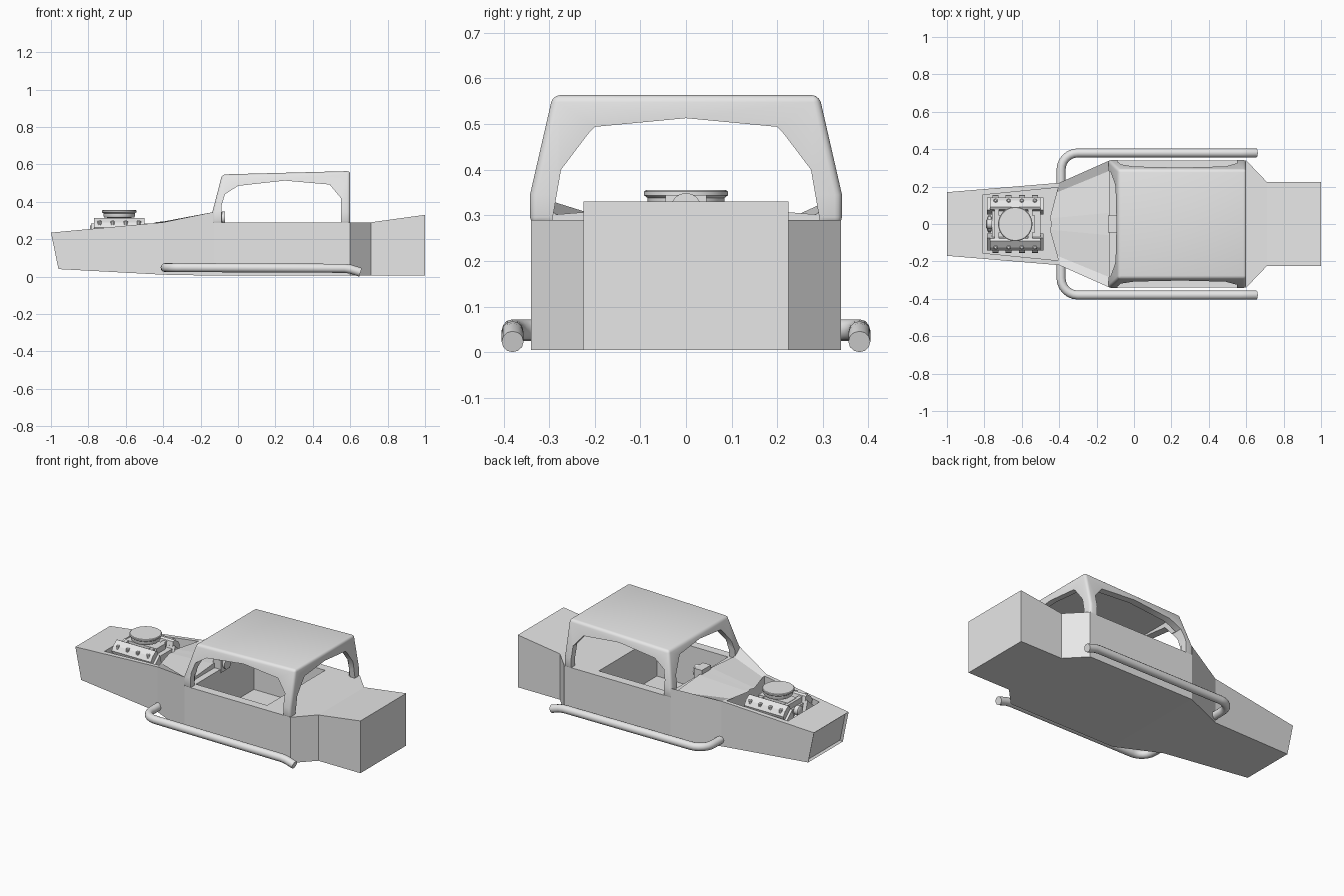
import bpy, bmesh, math
from mathutils import Vector

if "Cube" in bpy.data.objects:
    bpy.data.objects.remove(bpy.data.objects["Cube"])

grey = bpy.data.materials.new("plain grey")
grey.use_nodes = True
grey.diffuse_color = (0.8, 0.8, 0.8, 1)
grey.node_tree.nodes["Principled BSDF"].inputs["Base Color"].default_value = (0.8, 0.8, 0.8, 1)


def finish(name, bm):
    bmesh.ops.recalc_face_normals(bm, faces=bm.faces)
    mesh = bpy.data.meshes.new(name)
    bm.to_mesh(mesh)
    bm.free()
    mesh.materials.append(grey)
    ob = bpy.data.objects.new(name, mesh)
    bpy.context.collection.objects.link(ob)
    return ob


def activate(ob):
    bpy.ops.object.select_all(action='DESELECT')
    ob.select_set(True)
    bpy.context.view_layer.objects.active = ob


def smooth(ob, angle=35):
    activate(ob)
    bpy.ops.object.shade_smooth_by_angle(angle=math.radians(angle))


def loft(name, rings):
    """Closed solid through rings of equal point count."""
    bm = bmesh.new()
    rows = [[bm.verts.new(p) for p in ring] for ring in rings]
    n = len(rows[0])
    for a, b in zip(rows, rows[1:]):
        for i in range(n):
            j = (i + 1) % n
            bm.faces.new((a[i], a[j], b[j], b[i]))
    bm.faces.new(rows[0])
    bm.faces.new(rows[-1])
    return finish(name, bm)


def box(name, x0, x1, y0, y1, z0, z1):
    return loft(name, [[(x, y0, z0), (x, y1, z0), (x, y1, z1), (x, y0, z1)] for x in (x0, x1)])


def lathe(name, profile, centre, axis='Z', sides=24):
    def place(r, h, a):
        u, v = r * math.cos(a), r * math.sin(a)
        return Vector(centre) + Vector((u, v, h) if axis == 'Z' else (h, u, v))
    ob = loft(name, [[place(r, h, math.tau * k / sides) for k in range(sides)] for r, h in profile])
    smooth(ob)
    return ob


def cut(ob, cutter):
    mod = ob.modifiers.new("cut", 'BOOLEAN')
    mod.operation, mod.object, mod.solver = 'DIFFERENCE', cutter, 'EXACT'
    activate(ob)
    bpy.ops.object.modifier_apply(modifier=mod.name)
    bpy.data.objects.remove(cutter)


def pipe(name, points, radius):
    curve = bpy.data.curves.new(name, 'CURVE')
    curve.dimensions = '3D'
    curve.bevel_depth, curve.bevel_resolution, curve.use_fill_caps = radius, 4, True
    sp = curve.splines.new('POLY')
    sp.points.add(len(points) - 1)
    for p, co in zip(sp.points, points):
        p.co = (*co, 1)
    ob = bpy.data.objects.new(name, curve)
    bpy.context.collection.objects.link(ob)
    activate(ob)
    bpy.ops.object.convert(target='MESH')
    ob = bpy.context.object
    ob.data.materials.clear()
    ob.data.materials.append(grey)
    smooth(ob, 50)


# Body tub: x at bottom, x at top, half width, bottom z, top z
stations = [(-.96, -1, .17, .04, .235), (-.4, -.4, .22, .01, .29), (-.13, -.13, .34, .005, .29),
            (.6, .6, .34, .005, .29), (.71, .71, .225, .005, .29), (1, 1, .225, .005, .33)]
body = loft("body", [[(xb, -w, b), (xb, w, b), (xt, w, t), (xt, -w, t)] for xb, xt, w, b, t in stations])

# Engine bay and cabin recess
cut(body, loft("bay_cutter", [[(x, -w, .07), (x, w, .07), (x, w, .5), (x, -w, .5)]
                              for x, w in ((-.81, .155), (-.405, .195))]))
cut(body, box("cabin_cutter", -.09, .4, -.285, .285, .04, .5))

# Recessed grille in the nose
bm = bmesh.new()
bm.from_mesh(body.data)
bm.faces.ensure_lookup_table()
nose = min(bm.faces, key=lambda f: f.calc_center_median().x)
bmesh.ops.inset_region(bm, faces=[nose], thickness=.014)
bmesh.ops.translate(bm, verts=nose.verts, vec=(.014, 0, 0))
bm.to_mesh(body.data)
bm.free()

# Cowl between the engine bay and the cabin
def cowl_ring(half, bottom):
    top = half + [(x, -y, z) for x, y, z in reversed(half[:-1])]
    x, y, z = bottom
    return top + [(x, -y, z), (x, y, z)]

loft("cowl", [cowl_ring([(-.4, .22, .29), (-.41, .17, .292), (-.45, .03, .29), (-.44, 0, .29)], (-.4, .22, .28)),
              cowl_ring([(-.13, .34, .345), (-.13, .285, .302), (-.13, .06, .32), (-.13, 0, .32)], (-.13, .34, .28))])

# Cab: tapered shell with a rounded roof edge
def tier(x0, x1, w, z0, z1):
    return [(x0, -w, z0), (x1, -w, z1), (x1, w, z1), (x0, w, z0)]

cab = loft("cab_frame", [tier(-.137, .6, .342, .28, .28), tier(-.137, .6, .342, .345, .345),
                         tier(-.085, .6, .292, .546, .564)])
bev = cab.modifiers.new("round", 'BEVEL')
bev.width, bev.segments, bev.limit_method, bev.angle_limit = .016, 3, 'ANGLE', math.radians(40)
activate(cab)
bpy.ops.object.modifier_apply(modifier="round")
cut(cab, loft("hollow", [tier(-.095, .565, .302, .2, .2), tier(-.095, .565, .302, .345, .345),
                         tier(-.045, .565, .255, .517, .535)]))

# Window openings through the sides and through the ends
side = [(-.088, .2), (-.088, .38), (-.07, .44), (0, .485), (.25, .513),
        (.49, .492), (.55, .42), (.553, .2)]
cut(cab, loft("side_opening", [[(x, y, z) for x, z in side] for y in (-.6, .6)]))
half = [(.297, .2), (.293, .29), (.274, .4), (.215, .478), (.2, .494), (0, .513)]
end = half + [(-y, z) for y, z in reversed(half[:-1])]
cut(cab, loft("end_opening", [[(x, y, z) for y, z in end] for x in (-.4, .9)]))
smooth(cab, 30)

# Dashboard pod and column
box("dash_pod", -.14, -.085, -.045, .045, .27, .345)
lathe("gauge", [(.03, 0), (.034, .015), (.034, .02)], (-.09, 0, .315), 'X', 16)

# Side exhaust pipes
for s, label in ((1, "left"), (-1, "right")):
    bend = [(-.3 - .09 * math.cos(a), s * (.29 + .09 * math.sin(a)), .048)
            for a in (math.radians(15 * k) for k in range(7))]
    pipe(label + "_exhaust", [(-.39, s * .17, .048)] + bend +
         [(.57, s * .38, .044), (.6, s * .38, .04), (.655, s * .38, .023)], .024)

# Engine block, sump and intake
box("engine_block", -.76, -.5, -.07, .07, .06, .265)
box("intake_manifold", -.73, -.53, -.045, .045, .25, .3)
for x in (-.735, -.555):
    box("intake_runner", x - .012, x + .012, -.09, .09, .26, .298)
lathe("crank_pulley", [(.035, 0), (.045, .005), (.045, .02), (.035, .025)], (-.785, 0, .19), 'X', 16)
lathe("fan_pulley", [(.02, 0), (.028, .005), (.028, .03)], (-.79, 0, .25), 'X', 16)

# Tilted cylinder heads, valve covers and exhaust ports
for s, label in ((1, "left"), (-1, "right")):
    head = [(.05, .2), (.12, .16), (.142, .225), (.075, .285)]
    cover = [(.072, .28), (.135, .235), (.143, .262), (.125, .29), (.092, .312), (.078, .305)]
    loft(label + "_cylinder_head", [[(x, s * y, z) for y, z in head] for x in (-.785, -.485)])
    loft(label + "_valve_cover", [[(x, s * y, z) for y, z in cover] for x in (-.77, -.5)])
    for k in range(4):
        x = -.74 + k * .07
        lathe(label + "_cover_bolt", [(.011, 0), (.011, .02), (.006, .024)], (x, s * .125, .275), 'Z', 10)
        lathe(label + "_exhaust_port", [(.016, -.016), (.016, .016)], (x, s * .138, .215), 'X', 10)

# Air cleaner
lathe("air_cleaner", [(.045, .27), (.045, .312), (.08, .316), (.084, .322), (.084, .338),
                      (.092, .344), (.092, .352), (.088, .355)], (-.635, 0, 0), 'Z', 32)
